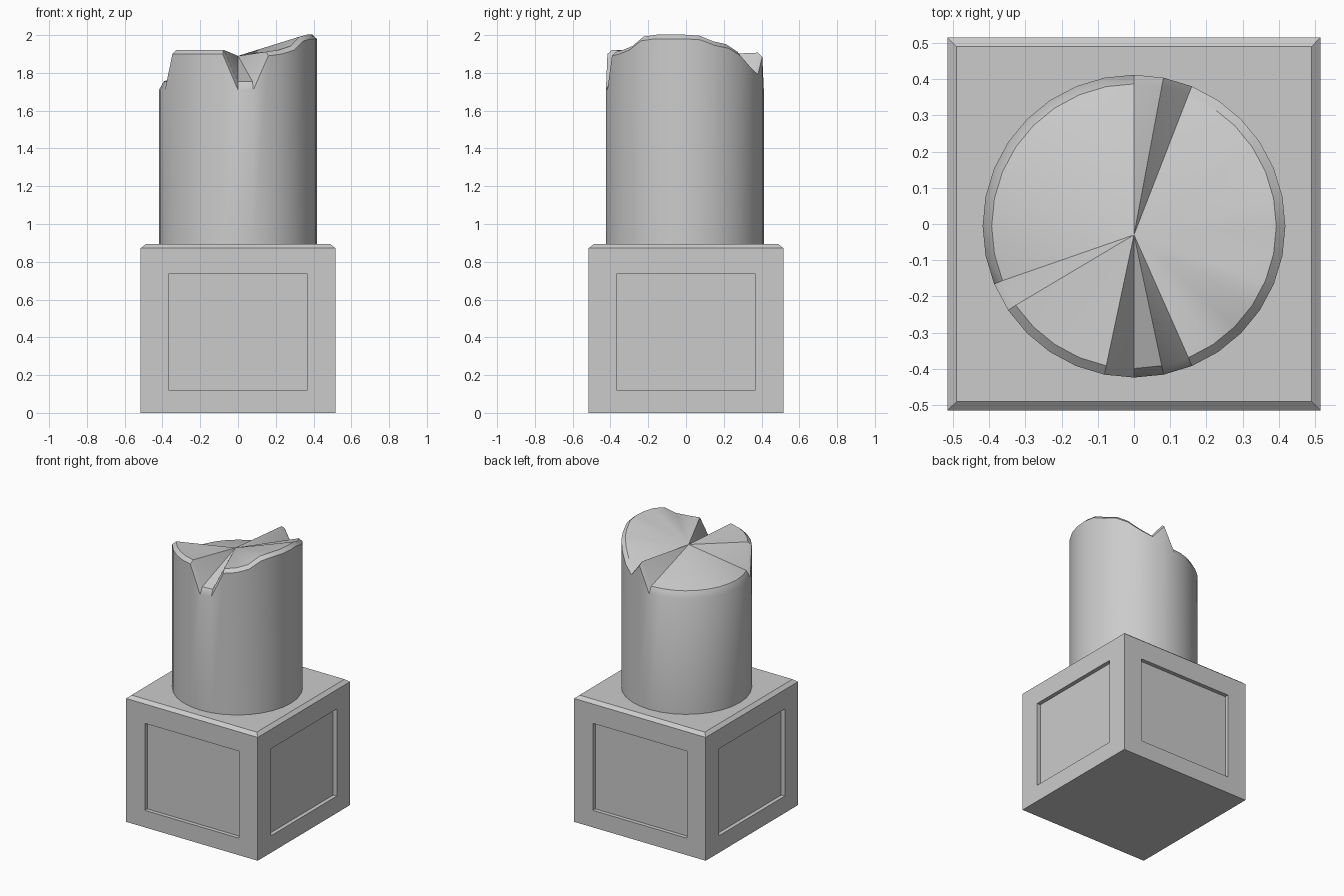
import bpy, bmesh, math
from mathutils import Vector

if "Cube" in bpy.data.objects:
    bpy.data.objects.remove(bpy.data.objects["Cube"])


def make_object(name, bm):
    bmesh.ops.recalc_face_normals(bm, faces=bm.faces)
    mesh = bpy.data.meshes.new(name)
    bm.to_mesh(mesh)
    bm.free()
    ob = bpy.data.objects.new(name, mesh)
    bpy.context.collection.objects.link(ob)
    return ob


def square(bm, half, z):
    return [bm.verts.new((x * half, y * half, z))
            for x, y in ((-1, -1), (1, -1), (1, 1), (-1, 1))]


def bridge(bm, a, b):
    n = len(a)
    return [bm.faces.new((a[i], a[(i + 1) % n], b[(i + 1) % n], b[i])) for i in range(n)]


# Plinth: cube with chamfered top and a recessed panel on every side
bm = bmesh.new()
low, mid, top = square(bm, 0.515, 0), square(bm, 0.515, 0.872), square(bm, 0.49, 0.893)
bm.faces.new(low[::-1])
bm.faces.new(top)
sides = bridge(bm, low, mid)
bridge(bm, mid, top)
bm.normal_update()
for face in sides:
    normal = face.normal.copy()
    bmesh.ops.inset_individual(bm, faces=[face], thickness=0.208)
    centre_z = face.calc_center_median().z
    for v in face.verts:
        v.co.z = 0.735 if v.co.z > centre_z else 0.12
    panel = bmesh.ops.inset_individual(bm, faces=[face], thickness=0.0)
    bmesh.ops.translate(bm, verts=list(face.verts), vec=normal * -0.028)
make_object("plinth", bm)

# Column: round shaft whose rim height varies to form the broken top
rim = ([1.98, 1.975, 1.945, 1.93, 1.89, 1.83, 1.79, 1.885] + [1.71] * 11
       + [1.90] * 5 + [1.71] * 2 + [1.89, 1.90, 1.92, 1.97, 1.98, 1.98])
n = len(rim)
bm = bmesh.new()
base, outer, inner = [], [], []
for i, z in enumerate(rim):
    a = math.tau * i / n
    d = Vector((math.cos(a), math.sin(a), 0))
    c = Vector((0, -0.006, 0))
    base.append(bm.verts.new(c + d * 0.418 + Vector((0, 0, 0.88))))
    outer.append(bm.verts.new(c + d * 0.418 + Vector((0, 0, z))))
    lift = 0.045 if z < 1.75 else 0.022
    inner.append(bm.verts.new(c + d * 0.393 + Vector((0, 0, z + lift))))
bm.faces.new(base[::-1])
for f in bridge(bm, base, outer):
    f.smooth = True
bridge(bm, outer, inner)
hub = bm.verts.new((0, -0.03, 1.89))
for i in range(n):
    bm.faces.new((inner[i], inner[(i + 1) % n], hub))
column = make_object("broken_column", bm)
bpy.context.view_layer.objects.active = column
column.select_set(True)
bpy.ops.object.shade_smooth_by_angle(angle=math.radians(30))
